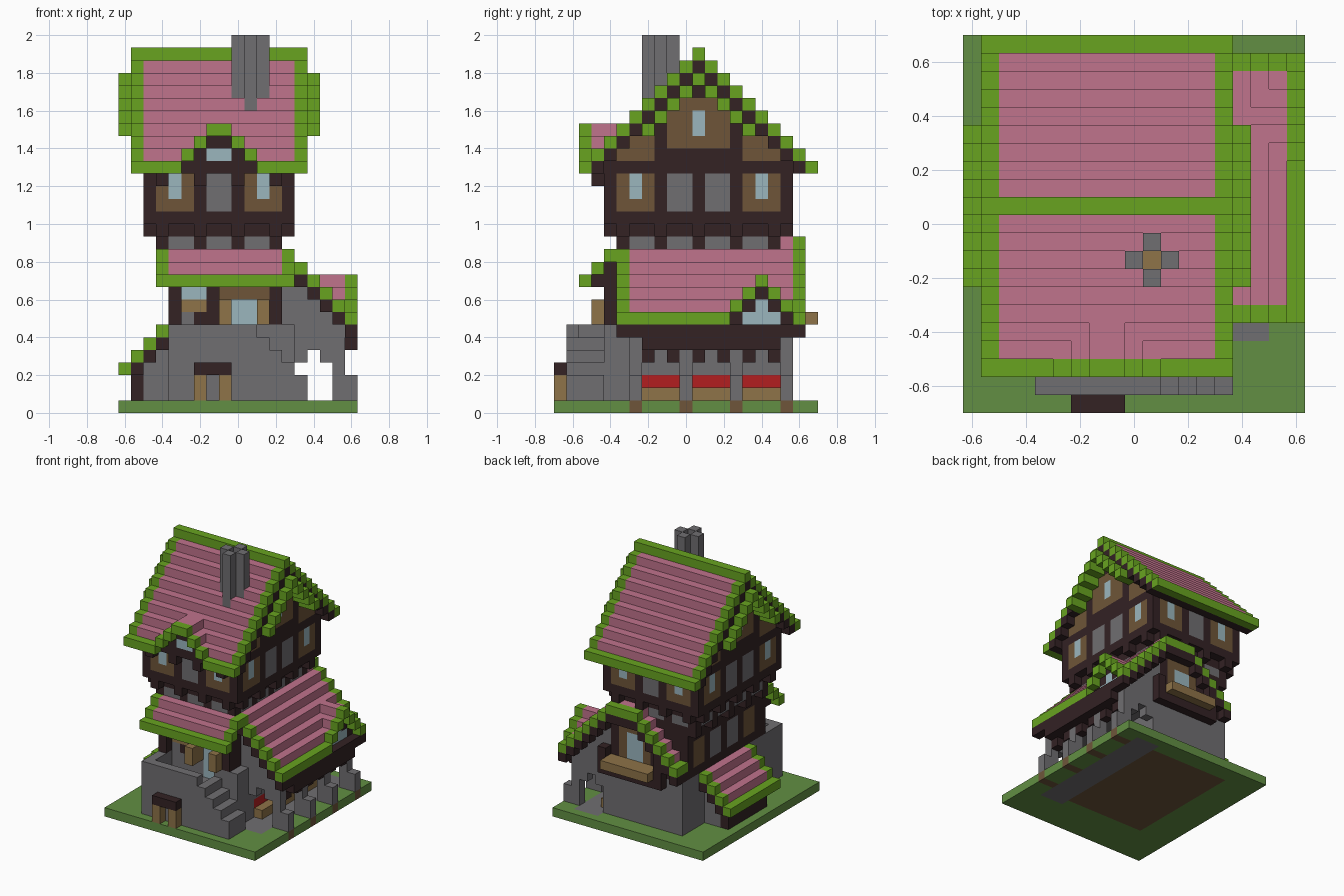
import bpy, bmesh
from mathutils import Vector

cube = bpy.data.objects.get("Cube")
if cube:
    bpy.data.objects.remove(cube)

SIZE = 1 / 15
ORIGIN = Vector((-9.5, -10.5, 0))
COLOURS = {
    "roof_pink": (192, 115, 140), "trim_green": (104, 164, 32),
    "dark_timber": (51, 34, 36), "stone": (112, 110, 113),
    "glass": (155, 182, 190), "wood": (142, 115, 72),
    "plaster_brown": (110, 85, 56), "red_cloth": (178, 30, 32),
    "grass": (98, 143, 67), "soil": (110, 85, 58),
}


def linear(c):
    c /= 255
    return c / 12.92 if c <= 0.04045 else ((c + 0.055) / 1.055) ** 2.4


def make_material(name, rgb):
    mat = bpy.data.materials.new(name)
    mat.use_nodes = True
    col = (*map(linear, rgb), 1)
    mat.diffuse_color = col
    mat.node_tree.nodes["Principled BSDF"].inputs["Base Color"].default_value = col
    return mat


MATS = {n: make_material(n, c) for n, c in COLOURS.items()}
P, G, D, S, W, T, B, R, L, E = COLOURS
cells = {}


def span(v):
    return range(v, v + 1) if isinstance(v, int) else range(v[0], v[1] + 1)


def fill(part, colour, x, y, z):
    """Fill a block of unit cells; colour None carves it away."""
    for i in span(x):
        for j in span(y):
            for k in span(z):
                if colour:
                    cells[i, j, k] = (part, colour)
                else:
                    cells.pop((i, j, k), None)


# Ground plate with soil footing and stone path
fill("ground", L, (0, 18), (0, 20), 0)
fill("ground", E, (4, 13), (5, 18), 0)
fill("ground", S, (14, 16), (4, 19), 0)
COLUMNS = (6, 10, 14, 18)
for j in COLUMNS:
    fill("ground", E, (17, 18), j, 0)

# Stone ground floor and timber first floor
fill("ground_floor", S, (4, 13), (5, 18), (1, 6))
fill("first_floor", D, (4, 12), (5, 17), (7, 12))
for j, colour in ((6, B), (9, S), (12, S), (15, B)):
    fill("first_floor", colour, (4, 11), (j, j + 1), (8, 10))

# Second floor: recessed band, jettied storey, corbels
fill("jetty_band", D, (3, 12), (5, 17), (13, 14))
fill("second_floor", D, (2, 13), (4, 18), (15, 19))
for j in (6, 9, 12, 15):
    fill("jetty_band", S, (3, 12), (j, j + 1), (13, 14))
for i in (4, 7, 10):
    fill("jetty_band", S, (i, i + 1), (5, 17), (13, 14))
for j in (5, 8, 11, 14, 17):
    fill("corbels", D, (2, 13), j, 14)
    fill("corbels", D, 3, j, 12)
for i in (3, 6, 9, 12):
    fill("corbels", D, i, (4, 18), 14)
    fill("corbels", D, i, (3, 3), 18)

# Wall panels run through the storey so that opposite walls match
for j in (5, 15):
    fill("wall_panels", B, (2, 13), (j, j + 2), (16, 18))
    fill("windows", W, (2, 13), j + 1, (17, 18))
for j in (9, 12):
    fill("wall_panels", S, (2, 13), (j, j + 1), (16, 18))
for i in (3, 10):
    fill("wall_panels", B, (i, i + 2), (4, 18), (16, 18))
    fill("windows", W, i + 1, (4, 18), (17, 18))
fill("wall_panels", S, (7, 8), (4, 18), (16, 18))

# Gable triangle with plaster and attic windows
for k in range(19, 28):
    d = 27 - k
    fill("gable", D, (2, 13), (11 - d, 11 + d), k)
for a, b, k in ((5, 7, 20), (6, 7, 21)):
    fill("gable", B, (2, 13), (a, b), k)
    fill("gable", B, (2, 13), (22 - b, 22 - a), k)
fill("gable", B, (2, 13), (9, 13), (21, 23))
fill("gable", B, (2, 13), (10, 12), 24)
fill("windows", W, (2, 13), 11, (22, 23))

# Main roof with ridge, eaves and layered rakes
for j in range(2, 21):
    d = abs(j - 11)
    fill("main_roof", G, (1, 14), j, 28 - d)
    if j not in (2, 11, 20):
        fill("main_roof", P, (2, 13), j, 28 - d)
    for outer, rake in ((0, 1), (15, 14)):
        if 0 < 9 - d:
            fill("rake_boards", D, rake, j, 27 - d)
        if d <= 4:
            fill("rake_trim", G, outer, j, 26 - d)
            fill("rake_trim", G, rake, j, 26 - d)

# Front roof dormer
fill("main_roof", None, (5, 10), 2, 19)
for i in range(5, 11):
    k = 22 - max(7 - i, i - 8)
    fill("front_dormer", D, i, (3, k - 17), (19, k - 1))
    fill("front_dormer", P, i, (3, k - 18), k)
    fill("front_dormer", G, i, 2, k)
fill("windows", W, (7, 8), 3, 20)

# Hollow chimney
for i, j in ((9, 8), (11, 8), (10, 7), (10, 9)):
    fill("chimney", S, i, j, (17 + j, 29))
fill("chimney", T, 10, 8, 25)

# Front skirt roof, posts and entrance
for j in (2, 3, 4):
    fill("skirt_roof", G, (3, 13), j, 8 + j)
    if j > 2:
        fill("skirt_roof", P, (4, 12), j, 8 + j)
        fill("skirt_beams", D, (4, 12), j, 7 + j)
for i in (4, 12):
    fill("skirt_posts", D, i, 4, (7, 11))
fill("windows", W, (5, 6), 5, 9)
fill("first_floor", T, (5, 6), 5, 8)
fill("first_floor", S, 5, 5, 7)
fill("windows", W, (9, 10), 5, (5, 8))
fill("porch", B, (8, 11), 4, 9)
for i in (8, 11):
    fill("porch", T, i, (3, 4), (7, 8))

# Terrace with parapet and stepped descent
fill("terrace", S, (4, 10), (1, 4), (1, 4))
fill("terrace", S, (4, 10), 1, (5, 6))
fill("terrace", S, 4, (1, 4), (5, 6))
fill("terrace", S, (11, 13), (4, 5), (1, 6))
for n in range(4):
    fill("stairs", S, 11 + n, (1, 3), (1, 6 - n - (n > 0) + (n > 0)))
    fill("stairs", None, 11 + n, (1, 3), 6 - n)
    fill("stairs", S, 11 + n, 1, 6 - n if n < 3 else 1)
    if n < 3:
        fill("stairs", None, 11 + n, 1, 6 - n)
for n in range(4):
    fill("stairs", S, 11 + n, (1, 3), (1, 5 - n))
for i in (6, 8):
    fill("cellar_door", T, i, 0, (1, 2))
fill("cellar_door", D, (6, 8), 0, 3)

# Side wing body, roof and front and back rakes
for i in range(13, 19):
    k = 25 - i
    if i < 18:
        fill("wing_body", S, i, (6, 18), (5, k - 1))
    fill("wing_rakes", D, i, 5, k - 1)
    fill("wing_rakes", D, i, 19, k - 1)
    fill("wing_roof", G, i, (5, 19), k)
    if i < 18:
        fill("wing_roof", P, i, (6, 18), k)
fill("wing_beams", D, (17, 18), (7, 17), (5, 6))
fill("wing_beams", D, 18, (5, 19), 6)

# Open arcade with columns, arches and bench
for j in COLUMNS:
    fill("arcade_columns", S, 17, j, (1, 5))
    fill("arcade_columns", S, 18, j, (1, 2))
    for t in (j - 1, j + 1):
        if 6 < t < 18:
            fill("arcade_teeth", D, 17, t, 4)
for j in (6, 18):
    for i in (14, 16):
        fill("arcade_arch", S, i, j, 4)
fill("bench", R, 13, (7, 17), 2)
fill("bench", T, 14, (7, 17), 1)

# Wing dormer
fill("wing_roof", None, 18, (14, 18), 7)
for j in range(14, 19):
    k = 10 - abs(j - 16)
    fill("wing_dormer", D, (25 - k, 17), j, (7, k - 1))
    fill("wing_dormer", P, (26 - k, 17), j, k)
    fill("wing_dormer", G, 18, j, k)
fill("windows", W, 17, (15, 17), 7)
fill("windows", W, 17, 16, 8)

# Back gable with window and planter
for i in range(4, 13):
    k = min(13, i + 4)
    fill("back_gable", D, i, 18, (7, k - 1))
    fill("back_gable", D, i, 19, k - 1)
    fill("back_gable_roof", P if i > 4 else G, i, 18, k)
    fill("back_gable_roof", G, i, 19, k)
fill("back_gable", B, (8, 11), 18, (8, 11))
fill("windows", W, (9, 10), 18, (8, 10))
fill("planter_brackets", D, (7, 12), 19, 6)
for i in (6, 13):
    fill("planter_brackets", D, i, 19, (6, 8))
fill("planter", T, (7, 12), (19, 20), 7)

# Lean-to shed
for i in range(4):
    k = 3 + i
    if i:
        fill("shed", D if i == 1 else S, i, (8, 14), (1, k - 1))
        fill("shed", D, i, (7, 15), k - 1)
    fill("shed_roof", G, i, (7, 15), k)
    if i:
        fill("shed_roof", P, i, (8, 14), k)

# Turn the cells into one mesh per part, keeping outer faces only
names = list(COLOURS)
for part in sorted({p for p, c in cells.values()}):
    bm, verts = bmesh.new(), {}
    for cell, (owner, colour) in cells.items():
        if owner != part:
            continue
        for axis in range(3):
            for side in (0, 1):
                step = list(cell)
                step[axis] += 2 * side - 1
                if tuple(step) in cells:
                    continue
                ring = []
                for u, v in ((0, 0), (1, 0), (1, 1), (0, 1)):
                    p = list(cell)
                    p[axis] += side
                    p[(axis + 1) % 3] += u
                    p[(axis + 2) % 3] += v
                    p = tuple(p)
                    if p not in verts:
                        verts[p] = bm.verts.new((Vector(p) + ORIGIN) * SIZE)
                    ring.append(verts[p])
                face = bm.faces.new(ring if side else ring[::-1])
                face.material_index = names.index(colour)
    mesh = bpy.data.meshes.new(part)
    bm.to_mesh(mesh)
    bm.free()
    for n in names:
        mesh.materials.append(MATS[n])
    bpy.context.collection.objects.link(bpy.data.objects.new(part, mesh))
